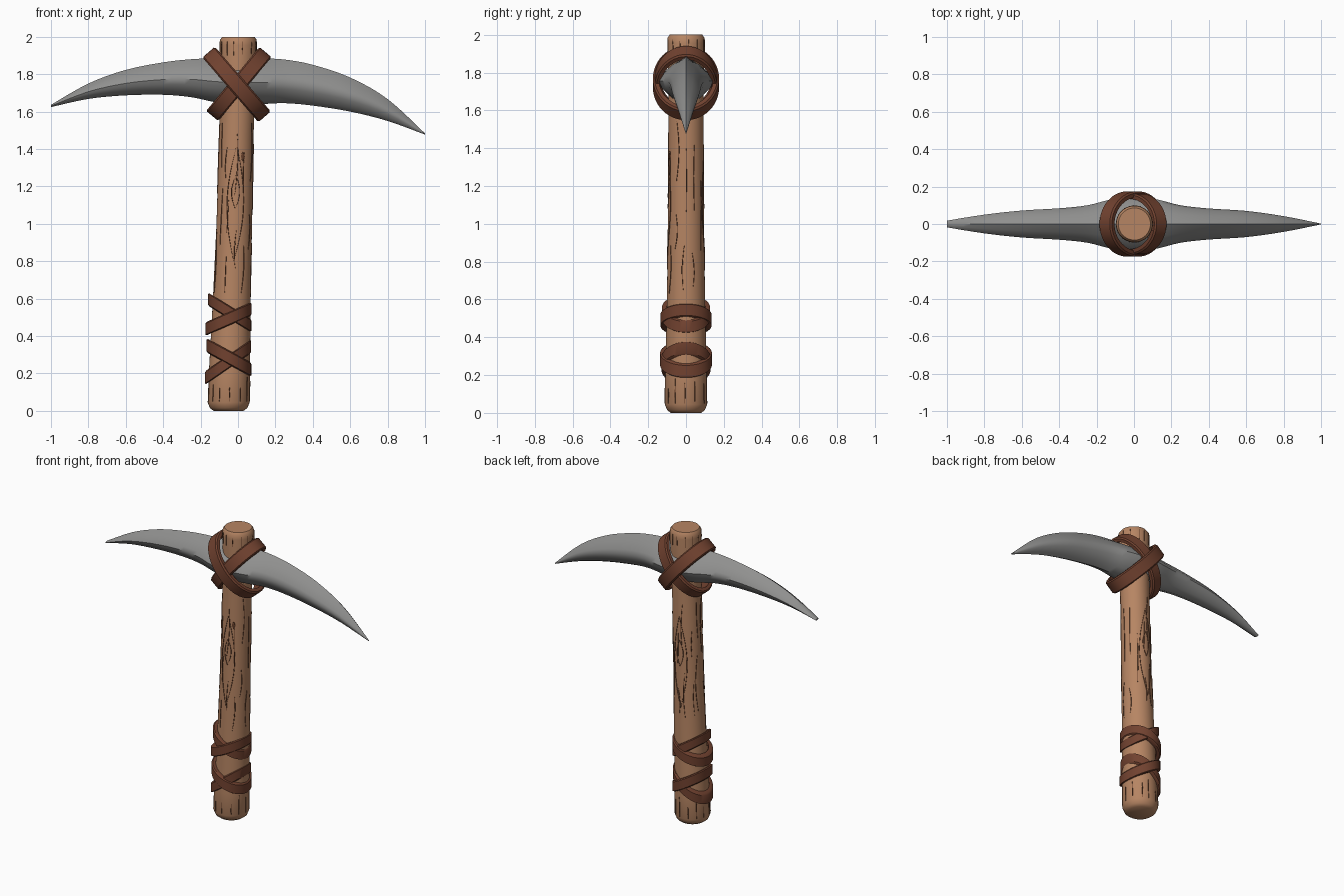
import bpy, bmesh, math, random
from mathutils import Vector

if "Cube" in bpy.data.objects:
    bpy.data.objects.remove(bpy.data.objects["Cube"])

random.seed(4)


def material(name, rgb):
    m = bpy.data.materials.new(name)
    m.diffuse_color = (*rgb, 1)
    m.use_nodes = True
    m.node_tree.nodes["Principled BSDF"].inputs["Base Color"].default_value = m.diffuse_color
    return m


WOOD = material("wood", (0.47, 0.235, 0.125))
GRAIN = material("dark wood grain", (0.13, 0.05, 0.024))
LEATHER = material("brown leather", (0.165, 0.054, 0.029))
STEEL = material("grey steel", (0.28, 0.28, 0.275))


def finish(bm, name, mat, angle=40):
    bmesh.ops.recalc_face_normals(bm, faces=bm.faces)
    me = bpy.data.meshes.new(name)
    bm.to_mesh(me)
    bm.free()
    ob = bpy.data.objects.new(name, me)
    bpy.context.collection.objects.link(ob)
    me.materials.append(mat)
    bpy.ops.object.select_all(action='DESELECT')
    ob.select_set(True)
    bpy.context.view_layer.objects.active = ob
    bpy.ops.object.shade_smooth_by_angle(angle=math.radians(angle))
    return ob


def loft(bm, rings, loop=False):
    """Skin a list of closed rings; loop joins the last ring to the first."""
    vs = [[bm.verts.new(p) for p in ring] for ring in rings]
    n = len(vs[0])
    for i in range(len(vs) if loop else len(vs) - 1):
        a, b = vs[i], vs[(i + 1) % len(vs)]
        for j in range(n):
            k = (j + 1) % n
            bm.faces.new((a[j], a[k], b[k], b[j]))
    if not loop:
        bm.faces.new(vs[0])
        bm.faces.new(vs[-1])


def smooth_rows(rows, steps):
    """Catmull-Rom interpolation between rows of numbers."""
    out = []
    for i in range(len(rows) - 1):
        p = [rows[max(i - 1, 0)], rows[i], rows[i + 1], rows[min(i + 2, len(rows) - 1)]]
        for s in range(steps):
            t = s / steps
            out.append([0.5 * (2 * b + (c - a) * t + (2 * a - 5 * b + 4 * c - d) * t * t
                               + (3 * b - a - 3 * c + d) * t ** 3) for a, b, c, d in zip(*p)])
    return out + [list(rows[-1])]


# Handle: height, centre x, radius
HANDLE = [(0, -.05, .08), (.015, -.05, .1), (.045, -.05, .112), (.2, -.046, .11),
          (.6, -.033, .101), (1, -.02, .095), (1.5, -.008, .092), (1.75, 0, .094),
          (1.955, .002, .099), (1.985, .002, .097), (2, .002, .086)]


def on_handle(z, ang, lift=0):
    for (z0, c0, r0), (z1, c1, r1) in zip(HANDLE, HANDLE[1:]):
        if z <= z1:
            t = (z - z0) / (z1 - z0)
            c, r = c0 + (c1 - c0) * t, r0 + (r1 - r0) * t + lift
            return Vector((c + r * math.cos(ang), r * math.sin(ang), z))


bm = bmesh.new()
loft(bm, [[on_handle(z, math.tau * k / 40) for k in range(40)] for z, _, _ in HANDLE])
finish(bm, "handle", WOOD)

# Grain lines: thin tapered ridges lying on the handle
bm = bmesh.new()


def grain(ang, z0, z1, bow=0.0, width=.005, wave=0.04):
    n = max(4, int((z1 - z0) / .03))
    rows = []
    for i in range(n + 1):
        t = i / n
        z = z0 + (z1 - z0) * t
        a = math.radians(ang) + bow * math.sin(math.pi * t) + wave * math.sin(9 * z + ang)
        h = (width / 2 * math.sin(math.pi * t) + .0005) / .1
        rows.append([bm.verts.new(on_handle(z, a + s * h, l))
                     for s, l in ((-1, -.001), (-.5, .0025), (.5, .0025), (1, -.001))])
    for a, b in zip(rows, rows[1:]):
        for j in range(3):
            bm.faces.new((a[j], a[j + 1], b[j + 1], b[j]))


for k in range(13):
    a = k * 27.7 + random.uniform(-6, 6)
    z = random.uniform(.62, .9)
    while z < 1.4:
        length = random.uniform(.15, .4)
        grain(a + random.uniform(-5, 5), z, min(z + length, 1.54), random.uniform(-.12, .12))
        z += length + random.uniform(.08, .25)
    grain(a, .05, random.uniform(.11, .2), wave=0)
    grain(a + 12, 1.9, 1.975, wave=0, width=.004)
for side in (-1, 1):                       # swirls around a hidden knot
    for face in (-88, 92):
        grain(face, 1.08, 1.26, side * .25, wave=0)
        grain(face, .8, 1.42, side * .5, wave=0)
grain(-66, 1.335, 1.385, width=.028, wave=0)   # knots
grain(186, 1.32, 1.37, width=.024, wave=0)
finish(bm, "wood_grain", GRAIN)

# Pick head: x, top z, bottom z, half width
HEAD = [(-1, 1.636, 1.624, .018), (-.8, 1.75, 1.668, .05), (-.6, 1.823, 1.687, .072),
        (-.4, 1.863, 1.69, .084), (-.25, 1.88, 1.677, .1), (-.12, 1.885, 1.65, .132),
        (0, 1.885, 1.64, .147), (.12, 1.885, 1.64, .132), (.25, 1.878, 1.645, .1),
        (.4, 1.85, 1.632, .083), (.6, 1.782, 1.6, .07), (.8, 1.667, 1.55, .042),
        (1, 1.483, 1.477, .002)]
SECTION = [(0, 1), (.5, .82), (.88, .6), (1, .47), (.88, .32), (.5, .1), (0, 0),
           (-.5, .1), (-.88, .32), (-1, .47), (-.88, .6), (-.5, .82)]
bm = bmesh.new()
loft(bm, [[(x, w * sy, lo + (hi - lo) * sz) for sy, sz in SECTION]
          for x, hi, lo, w in smooth_rows(HEAD, 4)])
finish(bm, "pick_head", STEEL, 45)


# Leather straps: tilted oval bands seen edge-on from the front
def strap(name, left, right, ry, width, thick, upright=False):
    p, q = Vector((left[0], 0, left[1])), Vector((right[0], 0, right[1]))
    c, u, half = (p + q) / 2, (q - p).normalized(), (q - p).length / 2
    n = Vector((0, 0, 1)) if upright else Vector((-u.z, 0, u.x))
    prof = [(-1, -1), (-.3, -1), (0, -.82), (0, .82), (-.3, 1), (-1, 1)]
    rings = []
    for k in range(48):
        t = math.tau * k / 48
        rings.append([c + u * (half + d * thick) * math.cos(t)
                      + Vector((0, (ry + d * thick) * math.sin(t), 0)) + n * (w * width / 2)
                      for d, w in prof])
    b = bmesh.new()
    loft(b, rings, loop=True)
    finish(b, name, LEATHER, 35)


strap("head_strap_front", (-.157, 1.918), (.142, 1.572), .175, .088, .03)
strap("head_strap_rear", (-.138, 1.577), (.147, 1.918), .165, .084, .03)
strap("grip_strap_1", (-.16, .597), (.071, .455), .128, .07, .03, True)
strap("grip_strap_2", (-.175, .437), (.072, .545), .135, .072, .03, True)
strap("grip_strap_3", (-.168, .35), (.071, .22), .137, .076, .03, True)
strap("grip_strap_4", (-.177, .175), (.07, .345), .13, .072, .03, True)
